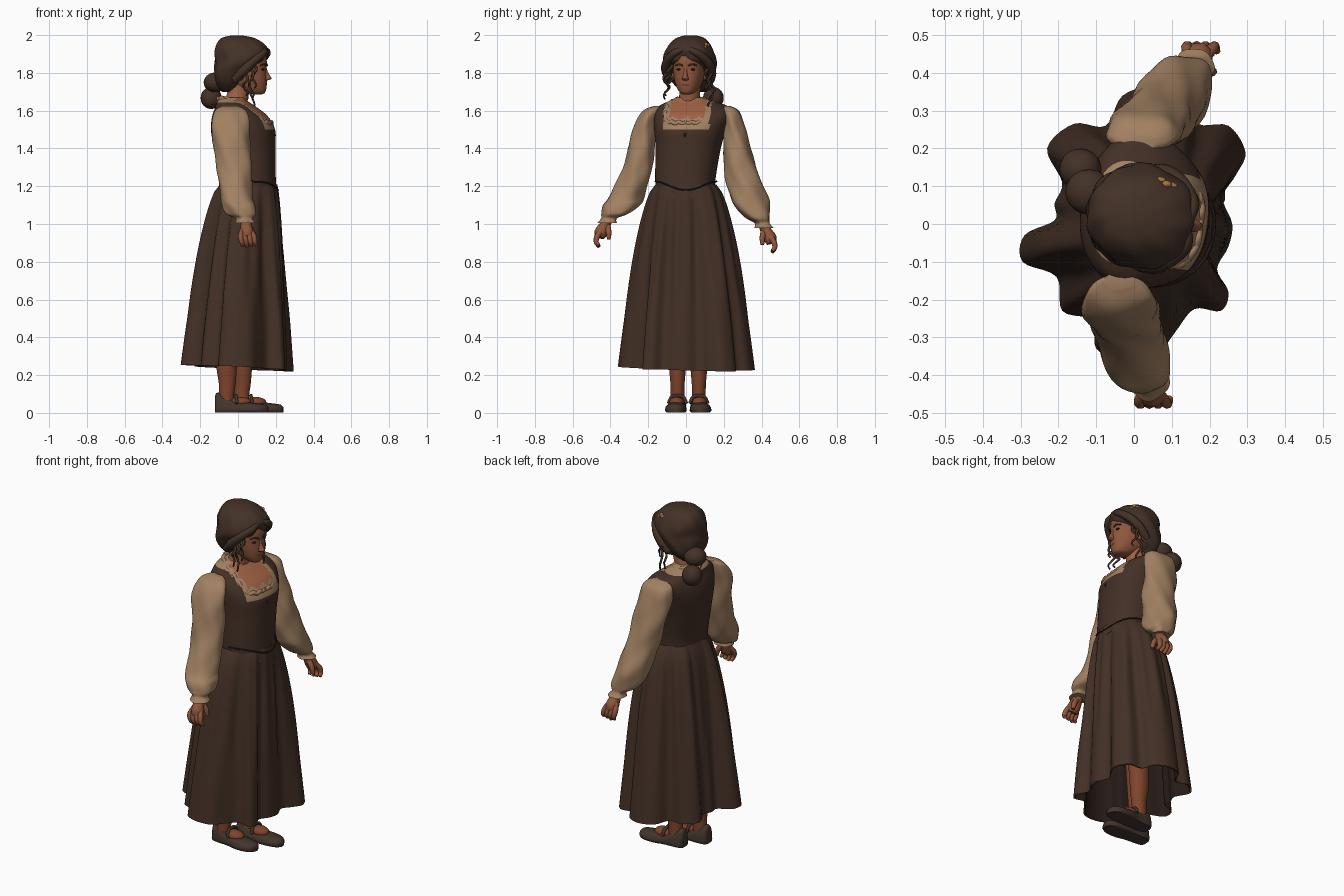
import bpy, bmesh, math
from mathutils import Vector, Matrix

if "Cube" in bpy.data.objects:
    bpy.data.objects.remove(bpy.data.objects["Cube"])

def material(name, r, g, b):
    m = bpy.data.materials.new(name)
    lin = lambda c: ((c / 255 + 0.055) / 1.055) ** 2.4
    m.diffuse_color = (lin(r), lin(g), lin(b), 1)
    m.use_nodes = True
    m.node_tree.nodes["Principled BSDF"].inputs["Base Color"].default_value = m.diffuse_color
    return m

DRESS = material("dark brown cloth", 67, 48, 38)
SEAM = material("seam brown", 38, 27, 22)
BLOUSE = material("tan linen", 162, 129, 98)
SKIN = material("skin", 160, 98, 68)
FACE = material("face skin", 142, 86, 60)
LEGS = material("leg skin", 128, 68, 44)
HAIR = material("hair brown", 67, 49, 39)
SHOE = material("shoe leather", 66, 52, 44)
LIPS = material("lip red", 112, 58, 44)
GOLD = material("hair pin gold", 160, 115, 66)

# The head and torso are turned slightly about a vertical axis
def turn(deg, px, py):
    p = Matrix.Translation((px, py, 0))
    return p @ Matrix.Rotation(math.radians(deg), 4, 'Z') @ p.inverted()
HEAD = turn(-10, 0.02, 0.02)
TORSO = turn(-7, 0.03, 0.01)

def finish(name, bm, mats, xf=None, angle=50):
    me = bpy.data.meshes.new(name)
    if xf:
        bm.transform(xf)
    bm.normal_update()
    bm.to_mesh(me)
    bm.free()
    ob = bpy.data.objects.new(name, me)
    bpy.context.collection.objects.link(ob)
    for m in mats:
        me.materials.append(m)
    bpy.ops.object.select_all(action='DESELECT')
    ob.select_set(True)
    bpy.context.view_layer.objects.active = ob
    bpy.ops.object.shade_smooth_by_angle(angle=math.radians(angle))
    return ob

def spline(keys, sub, closed=False):
    """Smooth rows of numbers through the key rows."""
    n, out = len(keys), []
    get = lambda i: keys[i % n] if closed else keys[max(0, min(n - 1, i))]
    for i in range(n if closed else n - 1):
        for s in range(sub):
            t = s / sub
            out.append([0.5 * (2 * b + (c - a) * t + (2 * a - 5 * b + 4 * c - d) * t * t
                        + (3 * b - a - 3 * c + d) * t ** 3)
                        for a, b, c, d in zip(get(i - 1), get(i), get(i + 1), get(i + 2))])
    if not closed:
        out.append(list(keys[-1]))
    return out

def skin_rings(rings, caps=True):
    bm = bmesh.new()
    vs = [[bm.verts.new(p) for p in r] for r in rings]
    n = len(vs[0])
    for a, b in zip(vs, vs[1:]):
        for i in range(n):
            bm.faces.new((a[i], a[(i + 1) % n], b[(i + 1) % n], b[i]))
    if caps:
        bm.faces.new(vs[0][::-1])
        bm.faces.new(vs[-1])
    bmesh.ops.recalc_face_normals(bm, faces=bm.faces)
    return bm

def loft(keys, n=32, sub=4, power=2, shape=None, caps=True):
    """Rows are centre x, y, z and radii x, y of level sections."""
    rings = []
    for cx, cy, cz, rx, ry in spline(keys, sub):
        ring = []
        for i in range(n):
            a = 2 * math.pi * i / n
            c, s = math.cos(a), math.sin(a)
            k = (abs(c) ** power + abs(s) ** power) ** (-1 / power)
            if shape:
                k *= shape(a, cz)
            ring.append((cx + rx * c * k, cy + ry * s * k, cz))
        rings.append(ring)
    return skin_rings(rings, caps)

def ball(name, c, r, mat, xf=None):
    bm = bmesh.new()
    bmesh.ops.create_uvsphere(bm, u_segments=20, v_segments=12, radius=1)
    bm.transform(Matrix.Translation(c) @ Matrix.Diagonal((*r, 1)))
    return finish(name, bm, [mat], xf)

def tubes(name, paths, mat, xf=None):
    """Each path is a list of x, y, z, radius."""
    cu = bpy.data.curves.new(name, 'CURVE')
    cu.dimensions, cu.bevel_depth, cu.bevel_resolution, cu.use_fill_caps = '3D', 1, 2, True
    for path in paths:
        pts = spline(path, 5)
        sp = cu.splines.new('POLY')
        sp.points.add(len(pts) - 1)
        for p, q in zip(sp.points, pts):
            p.co, p.radius = (*q[:3], 1), max(q[3], 0.001)
    tmp = bpy.data.objects.new(name + "_path", cu)
    bpy.context.collection.objects.link(tmp)
    dg = bpy.context.evaluated_depsgraph_get()
    bm = bmesh.new()
    bm.from_mesh(bpy.data.meshes.new_from_object(tmp.evaluated_get(dg)))
    bpy.data.objects.remove(tmp)
    for f in bm.faces:
        f.material_index = 0
    return finish(name, bm, [mat], xf)

# Skirt: waist ellipse blending to a deeply folded hem, with a dark lining
hem = [(.26, 0), (.235, .07), (.27, .13), (.295, .19), (.25, .26), (.17, .265), (.14, .33),
       (.06, .365), (-.03, .34), (-.075, .26), (-.16, .265), (-.23, .2), (-.19, .11),
       (-.21, .055), (-.21, .01), (-.29, -.03), (-.295, -.1), (-.205, -.14), (-.19, -.23),
       (-.11, -.255), (-.1, -.33), (-.03, -.36), (.06, -.345), (.11, -.285), (.16, -.225),
       (.23, -.23), (.25, -.18), (.22, -.12), (.25, -.06)]
def skirt_rings(scale):
    rings = []
    for j in range(25):
        s = j / 24
        f, ring = s ** 0.6, []
        for x, y in spline(hem, 5, True):
            a = math.atan2(y, x)
            pleat = scale * (1 + 0.025 * math.sin(a * 19) * math.sin(math.pi * min(1, s * 1.3 + .05)))
            wx, wy = 0.055 + 0.152 * math.cos(a), 0.16 * math.sin(a)
            ring.append(((wx + (x - wx) * f) * pleat, (wy + (y - wy) * f) * pleat,
                         1.21 - s * (0.972 + 0.05 * x + 0.02 * y)))
        rings.append(ring)
    return rings
finish("skirt", skin_rings(skirt_rings(1), False), [DRESS])
lining = skin_rings(skirt_rings(.975)[9:], False)
bmesh.ops.reverse_faces(lining, faces=lining.faces)
finish("skirt_lining", lining, [SEAM])

# Bodice with a square neckline showing linen and skin
bm = loft([(.055, 0, 1.17, .15, .156), (.052, 0, 1.25, .148, .16), (.035, .012, 1.4, .162, .172),
           (.025, .022, 1.5, .168, .19), (.008, .032, 1.57, .145, .203), (-.015, .034, 1.62, .105, .188),
           (-.03, .02, 1.65, .08, .12), (-.02, .012, 1.67, .06, .07)], n=80, sub=8, power=2.3)
for f in bm.faces:
    c = f.calc_center_median()
    wave = .008 * math.sin(c.y * 90)
    if c.x > 0 and abs(c.y - .015) < .125 and c.z > 1.505:
        f.material_index = 1 if c.z < 1.56 + wave or abs(c.y - .015) > .1 + wave else 2
    elif c.z > 1.645:
        f.material_index = 1
for v in bm.verts:      # pointed waist at the front
    if v.co.z < 1.175:
        v.co.z -= 0.04 * max(0, (v.co.x - .055) / .15) ** 8
        v.co.x += 0.012
finish("bodice", bm, [DRESS, BLOUSE, SKIN], TORSO)

# Gathered neck ruffle
half = [(.172, .015, 1.535, .011), (.17, .07, 1.535, .012), (.135, .122, 1.545, .013), (.08, .128, 1.6, .012),
        (.0, .11, 1.645, .012), (-.07, .07, 1.662, .012), (-.105, .015, 1.662, .012)]
ruffles = []
for side in (1, -1):
    p = spline([(x, .015 + side * (y - .015), z, r) for x, y, z, r in half], 3)
    ruffles.append([(x, y, z + .004 * (-1) ** i, r) for i, (x, y, z, r) in enumerate(p)])
tubes("neck_ruffle", ruffles, BLOUSE, TORSO)

# Waist seam dipping to a point, and front fastening
tubes("waist_seam", [[(.055 + .158 * math.cos(a), .164 * math.sin(a), 1.225 - .045 * max(0, math.cos(a)) ** 4, .004)
                      for a in [math.radians(-90 + 15 * i) for i in range(13)]]], SEAM)
ball("bodice_hook", (.195, .015, 1.47), (.006, .006, .012), SEAM, TORSO)

# Full sleeves gathered at the wrist, ending in a frill
folds = lambda a, z: 1 + .035 * math.sin(5 * a + 22 * z) + .03 * math.sin(3 * a - 31 * z)
sleeves = {
    "right": [(-.04, -.15, 1.625, .04, .02), (-.04, -.185, 1.595, .085, .045), (-.04, -.22, 1.5, .1, .063),
              (-.02, -.255, 1.3, .092, .077), (-.01, -.315, 1.15, .085, .093), (.006, -.345, 1.1, .088, .098),
              (.02, -.375, 1.055, .08, .072), (.034, -.405, 1.03, .045, .042), (.04, -.415, 1.005, .055, .052)],
    "left": [(.02, .215, 1.625, .045, .02), (.02, .235, 1.595, .09, .05), (.03, .256, 1.5, .1, .06),
             (.07, .287, 1.3, .092, .085), (.1, .33, 1.15, .09, .1), (.115, .35, 1.09, .088, .092),
             (.135, .38, 1.035, .075, .065), (.152, .405, 1.005, .042, .04), (.16, .415, .98, .052, .05)]}
for side, keys in sleeves.items():
    finish(side + "_sleeve", loft(keys, n=40, sub=6, shape=folds), [BLOUSE])

# Hands: palm, four fingers and thumb
for side, w, sy in (("right", Vector((.04, -.415, 1.02)), -1), ("left", Vector((.165, .41, .99)), 1)):
    at = lambda x, y, z, r: (w.x + x, w.y + sy * y, w.z + z, r)
    paths = [[at(0, 0, .01, .027), at(.004, .015, -.03, .031), at(.008, .035, -.065, .036), at(.012, .045, -.09, .028)]]
    for i in range(4):
        x = -.026 + .023 * i
        paths.append([at(x * .5, .03, -.05, .016), at(x, .055, -.085, .015),
                      at(x + .006, .06, -.115, .013), at(x + .012, .045, -.142 + .005 * abs(i - 1), .009)])
    paths.append([at(.015, .0, -.03, .016), at(.037, -.006, -.065, .015), at(.045, -.006, -.1, .01)])
    tubes(side + "_hand", paths, FACE)

# Neck and face
finish("neck", loft([(-.02, .012, 1.56, .075, .08), (-.015, .015, 1.63, .062, .062),
                     (.0, .02, 1.69, .058, .055), (.015, .02, 1.76, .06, .058)]), [SKIN])
finish("face", loft([(.105, .02, 1.686, .02, .018), (.092, .02, 1.695, .052, .038), (.07, .02, 1.725, .082, .06),
                     (.045, .02, 1.77, .11, .077), (.035, .02, 1.82, .117, .084), (.03, .02, 1.87, .122, .085),
                     (.02, .02, 1.92, .11, .078), (.0, .02, 1.96, .06, .05)], power=2.2), [FACE], HEAD)
finish("nose", loft([(.15, .02, 1.76, .006, .012), (.158, .02, 1.768, .022, .018), (.156, .02, 1.78, .019, .014),
                     (.15, .02, 1.805, .011, .009), (.145, .02, 1.83, .008, .009)], n=16), [FACE], HEAD)
for s in (-1, 1):
    ball("eye", (.139, .02 + s * .035, 1.818), (.009, .015, .006), SEAM, HEAD)
    tubes("brow", [[(.153, .02 + s * .016, 1.838, .004), (.147, .02 + s * .035, 1.846, .005),
                    (.13, .02 + s * .058, 1.84, .003)]], HAIR, HEAD)
    ball("ear", (.03, .02 + s * .084, 1.79), (.018, .01, .03), FACE, HEAD)
ball("lips", (.147, .02, 1.738), (.008, .022, .008), LIPS, HEAD)

# Swept-back hair, parted over the forehead
def locks(a, z):
    d = min(a, 2 * math.pi - a)
    part = .17 * math.exp(-(d / .5) ** 2) * max(0, min(1, (1.93 - z) / .04))
    return 1 + .022 * math.sin(9 * a + 30 * z) + .015 * math.sin(4 * a - 40 * z) - part
finish("hair_cap", loft([(-.05, .02, 1.7, .035, .045), (-.045, .02, 1.73, .06, .085), (-.035, .02, 1.77, .085, .115),
                         (-.015, .02, 1.82, .11, .132), (.02, .02, 1.865, .142, .138), (.022, .02, 1.91, .148, .13),
                         (.012, .02, 1.955, .125, .106), (.0, .02, 1.985, .085, .072), (-.005, .02, 1.998, .03, .03)],
                        n=48, shape=locks), [HAIR], HEAD)
waves = []
for s in (-1, 1):       # rolled locks framing the forehead
    waves.append([(.145, .02 + s * .012, 1.925, .012), (.145, .02 + s * .06, 1.905, .02),
                  (.1, .02 + s * .108, 1.86, .024), (.05, .02 + s * .122, 1.81, .025), (0, .02 + s * .11, 1.76, .02)])
tubes("front_hair_roll", waves, HAIR, HEAD)
curls = []
for x, y, z0, z1 in ((.07, -.105, 1.82, 1.66), (.04, -.1, 1.79, 1.68), (.085, -.085, 1.84, 1.72),
                     (.075, .13, 1.82, 1.6), (.04, .14, 1.8, 1.65), (.09, .115, 1.84, 1.7)):
    curls.append([(x + .012 * math.sin(i * 1.3), y + .014 * math.cos(i * 1.5), z0 + (z1 - z0) * i / 7, .0085 - .0006 * i)
                  for i in range(8)])
tubes("loose_curl", curls, HAIR)
ball("upper_bun", (-.12, .085, 1.75), (.062, .06, .052), HAIR)
ball("lower_bun", (-.142, .145, 1.667), (.056, .055, .058), HAIR)
for x, y, z in ((.085, .105, 1.95), (.1, .1, 1.935), (.07, .115, 1.945)):
    ball("hair_pin", (x, y, z), (.015, .01, .012), GOLD)

# Legs and strapped flat shoes
for side, ox, oy, sy in (("right", -.045, -.045, -1), ("left", .035, .068, 1)):
    finish(side + "_leg", loft([(ox - .015, oy, .04, .04, .036), (ox - .015, oy, .1, .04, .036),
                                (ox - .012, oy, .16, .045, .038), (ox - .015, oy, .28, .057, .047),
                                (ox - .005, oy, .5, .06, .055), (ox, oy, .8, .07, .06)], n=24), [LEGS])
    rings = []
    for x, w, h, d in spline([(-.078, .012, .07, 0), (-.07, .036, .105, 0), (-.03, .046, .1, 0), (.03, .048, .07, .002),
                              (.09, .056, .058, .008), (.15, .053, .05, .01), (.19, .036, .044, .008),
                              (.206, .01, .03, .006)], 4):
        ring = []
        for i in range(20):
            a = 2 * math.pi * i / 20
            z = .022 + (h - .022) * math.sin(a) if math.sin(a) > 0 else max(.002, .022 + .035 * math.sin(a))
            ring.append((ox + x, oy + sy * d + w * math.cos(a) * (1.06 if z < .015 else 1), z))
        rings.append(ring)
    finish(side + "_shoe", skin_rings(rings), [SHOE])
    ball(side + "_instep", (ox + .055, oy + sy * .004, .056), (.06, .04, .029), LEGS)
    tubes(side + "_shoe_strap", [[(ox + .04, oy - .048, .05, .009), (ox + .035, oy - .027, .087, .009),
                                  (ox + .035, oy + .027, .087, .009), (ox + .04, oy + .048, .05, .009)]], SHOE)
